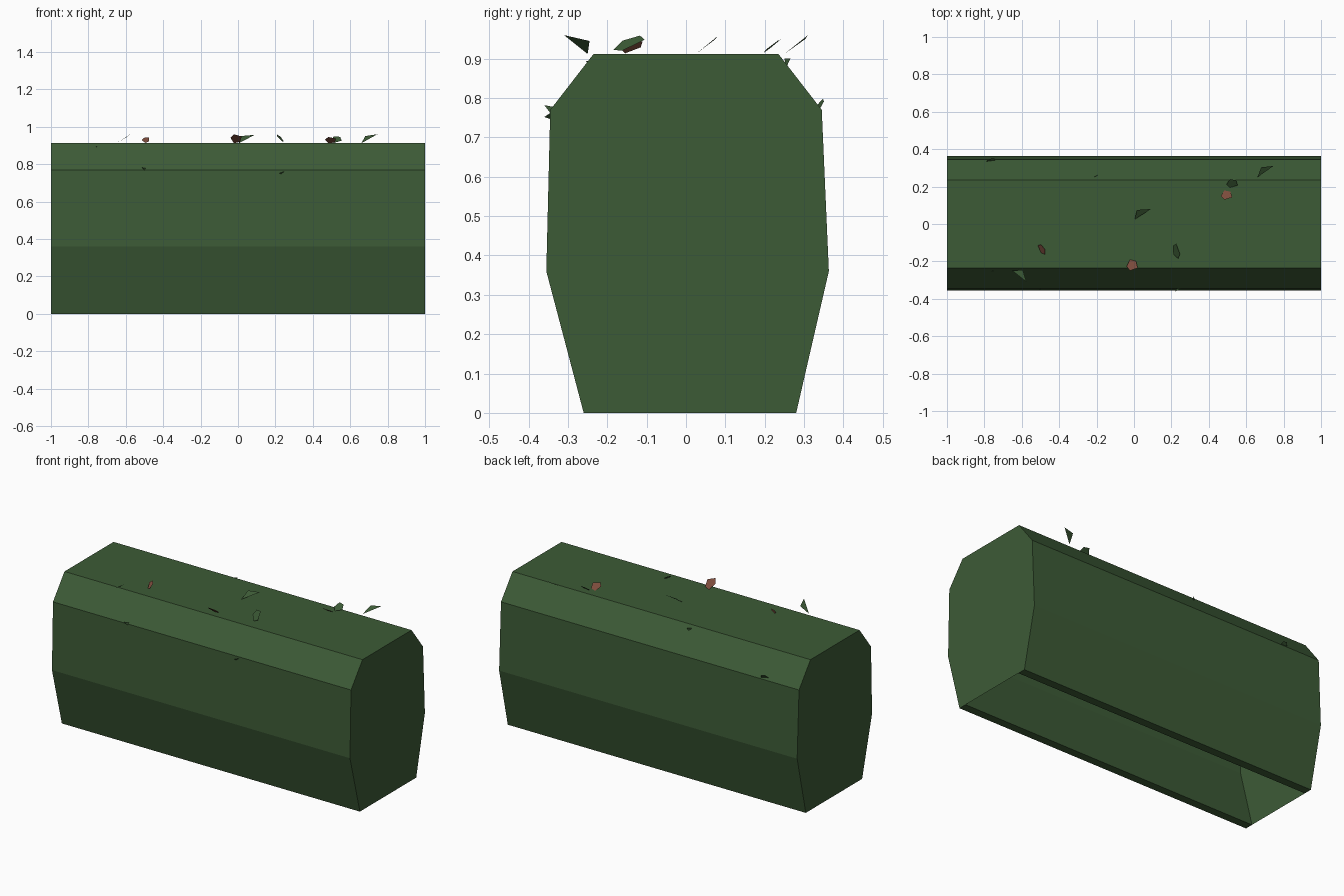
import bpy
import bmesh
from mathutils import Vector

default_cube = bpy.data.objects.get("Cube")
if default_cube:
    bpy.data.objects.remove(default_cube, do_unlink=True)


def make_material(name, colour):
    material = bpy.data.materials.new(name)
    material.use_nodes = True
    material.diffuse_color = (*colour, 1)
    shader = material.node_tree.nodes["Principled BSDF"]
    shader.inputs["Base Color"].default_value = (*colour, 1)
    return material


GREEN = make_material("hedge green", (0.046, 0.104, 0.037))
BROWN = make_material("dry leaf brown", (0.2, 0.07, 0.045))


def finish(name, bm, material):
    mesh = bpy.data.meshes.new(name)
    bm.to_mesh(mesh)
    bm.free()
    mesh.materials.append(material)
    part = bpy.data.objects.new(name, mesh)
    bpy.context.collection.objects.link(part)
    return part


def add_hedge_body():
    # Clipped outline in (y, z), from the front foot over the top to the back foot
    outer = [(-0.26, 0), (-0.355, 0.36), (-0.345, 0.77), (-0.235, 0.912),
             (0.235, 0.912), (0.345, 0.77), (0.363, 0.36), (0.28, 0)]
    # Hollow inside, open at the bottom between two narrow rims
    wall = 0.05
    inner = [(y - wall if y > 0 else y + wall, z - wall if z > 0.9 else z)
             for y, z in outer]
    loop = outer + inner[::-1]

    bm = bmesh.new()
    right, left = [[bm.verts.new((x, y, z)) for y, z in loop] for x in (-1, 1)]
    for i in range(len(loop)):
        j = (i + 1) % len(loop)
        bm.faces.new((right[i], right[j], left[j], left[i]))
    # Flat end panels
    count = len(outer)
    bm.faces.new(right[:count][::-1])
    bm.faces.new(left[:count])
    bmesh.ops.recalc_face_normals(bm, faces=bm.faces)
    finish("hedge_body", bm, GREEN)


# Leaf outlines in the plane spanned by the two edge vectors of each leaf
POINTED = [(0, 0), (1, 0), (0, 1)]
BROAD = [(0, 0.4), (0.3, 0), (1, 0.25), (0.85, 0.85), (0.3, 1)]


def add_leaf(name, outline, material, base, along, across):
    base, along, across = Vector(base), Vector(along), Vector(across)
    bm = bmesh.new()
    bm.faces.new([bm.verts.new(base + along * a + across * b) for a, b in outline])
    bm.normal_update()
    if bm.faces[:][0].normal.z < 0:
        bmesh.ops.reverse_faces(bm, faces=bm.faces[:])
    finish(name, bm, material)


add_hedge_body()

# Pointed green leaves standing on the top
add_leaf("front_pointed_leaf", POINTED, GREEN,
         (-0.65, -0.25, 0.912), (0.075, -0.06, 0.048), (0.055, 0.005, 0.033))
add_leaf("middle_pointed_leaf", POINTED, GREEN,
         (0.005, 0.025, 0.912), (0.085, 0.055, 0.045), (0.01, 0.05, 0.038))
add_leaf("back_pointed_leaf", POINTED, GREEN,
         (0.66, 0.25, 0.912), (0.085, 0.06, 0.048), (0.02, 0.053, 0.038))

# Broad green leaves
add_leaf("front_broad_leaf", BROAD, GREEN,
         (0.25, -0.185, 0.912), (-0.015, 0.08, 0.03), (-0.035, 0, 0.025))
add_leaf("back_broad_leaf", BROAD, GREEN,
         (0.495, 0.195, 0.912), (0.06, 0, 0.005), (0, 0.045, 0.035))

# Dry brown leaves
add_leaf("right_dry_leaf", BROAD, BROWN,
         (-0.485, -0.17, 0.91), (-0.035, 0.05, 0.012), (0.02, 0.02, 0.028))
add_leaf("middle_dry_leaf", BROAD, BROWN,
         (-0.04, -0.25, 0.96), (0.06, 0, 0), (0, 0.06, -0.048))
add_leaf("left_dry_leaf", BROAD, BROWN,
         (0.465, 0.13, 0.945), (0.06, 0, 0), (0, 0.05, -0.034))

# Small leaf tips poking out of the shoulders
add_leaf("back_shoulder_tip", BROAD, GREEN,
         (-0.79, 0.325, 0.77), (0.05, 0.01, -0.005), (0, 0.02, 0.03))
add_leaf("back_top_tip", POINTED, GREEN,
         (-0.215, 0.25, 0.9), (0.025, 0.015, 0), (0.015, 0.005, -0.022))
add_leaf("front_right_tip", POINTED, GREEN,
         (-0.515, -0.36, 0.782), (0.025, 0.025, -0.005), (0.02, 0.015, -0.02))
add_leaf("front_left_tip", POINTED, GREEN,
         (0.22, -0.36, 0.752), (0.03, 0.015, 0.01), (0.01, 0.015, -0.005))
add_leaf("front_top_tip", POINTED, GREEN,
         (-0.76, -0.255, 0.894), (0.015, 0.01, 0), (0.005, 0.01, -0.01))
